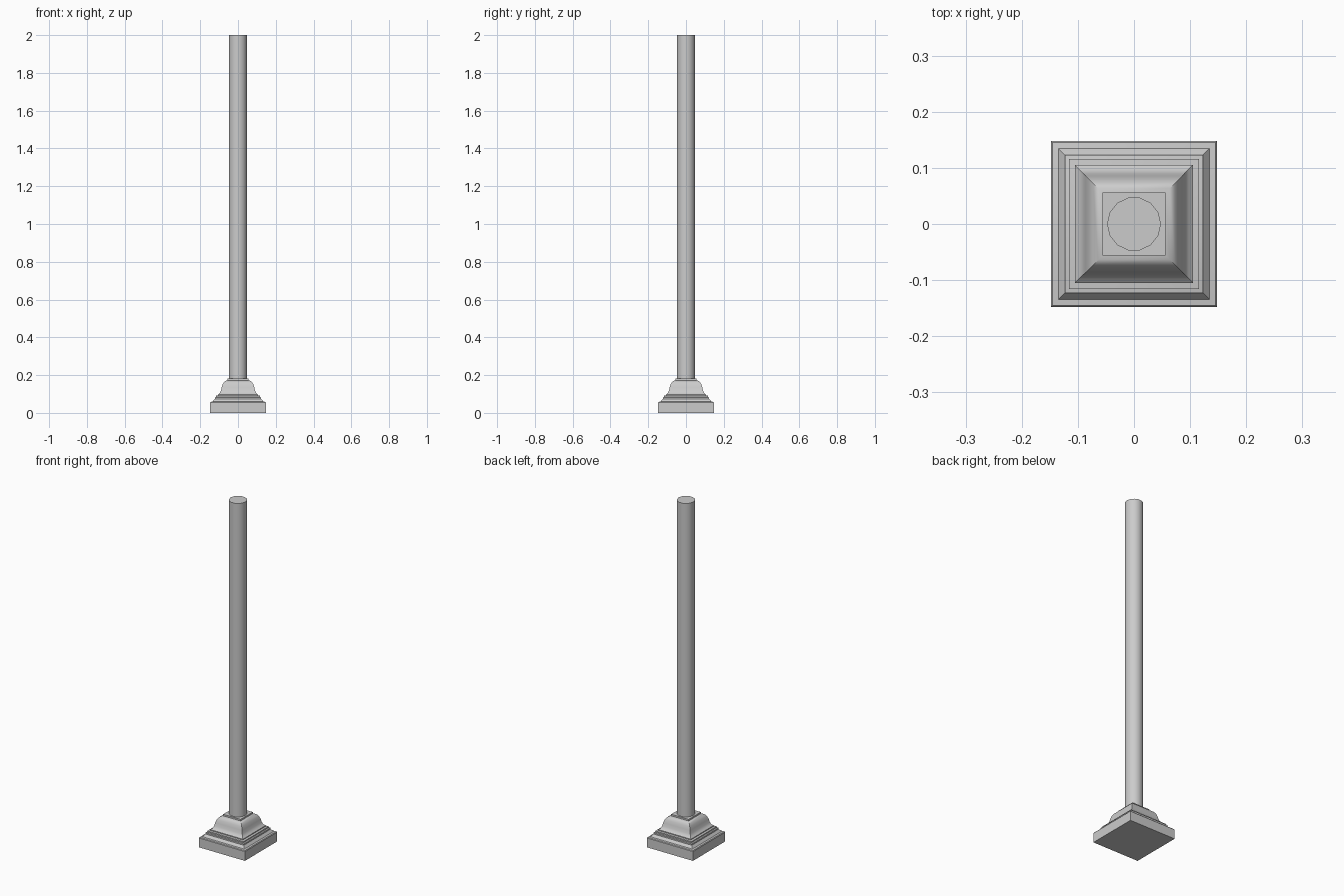
import bpy, bmesh, math

if "Cube" in bpy.data.objects:
    bpy.data.objects.remove(bpy.data.objects["Cube"])

stone = bpy.data.materials.new("plain grey")
stone.diffuse_color = (0.6, 0.6, 0.6, 1)
stone.use_nodes = True
stone.node_tree.nodes["Principled BSDF"].inputs["Base Color"].default_value = stone.diffuse_color


def stack(name, profile, sides, turn, corner):
    """Loft rings of (half width, height) into a closed solid."""
    bm = bmesh.new()
    rings = []
    for r, z in profile:
        rings.append([bm.verts.new((r * corner * math.cos(turn + i * math.tau / sides),
                                    r * corner * math.sin(turn + i * math.tau / sides), z))
                      for i in range(sides)])
    for a, b in zip(rings, rings[1:]):
        for i in range(sides):
            j = (i + 1) % sides
            bm.faces.new((a[i], a[j], b[j], b[i]))
    bm.faces.new(rings[0][::-1])
    bm.faces.new(rings[-1])
    me = bpy.data.meshes.new(name)
    bm.to_mesh(me)
    bm.free()
    me.materials.append(stone)
    ob = bpy.data.objects.new(name, me)
    bpy.context.collection.objects.link(ob)
    bpy.context.view_layer.objects.active = ob
    ob.select_set(True)
    bpy.ops.object.shade_smooth_by_angle(angle=math.radians(35))
    ob.select_set(False)
    return ob


# Square moulded base: plinth, stepped fillets, bell-shaped shoulder, collar
base_profile = [
    (0.148, 0.0), (0.148, 0.054), (0.145, 0.058), (0.135, 0.060),
    (0.130, 0.066), (0.123, 0.074), (0.123, 0.082), (0.116, 0.084),
    (0.116, 0.091), (0.105, 0.093), (0.105, 0.098),
    (0.097, 0.104), (0.090, 0.118), (0.086, 0.136), (0.080, 0.154),
    (0.073, 0.164), (0.064, 0.170), (0.056, 0.172), (0.056, 0.181),
]
stack("moulded_base", base_profile, 4, math.pi / 4, math.sqrt(2))

# Tall round shaft
stack("shaft", [(0.048, 0.178), (0.048, 2.0)], 14, 0, 1)
